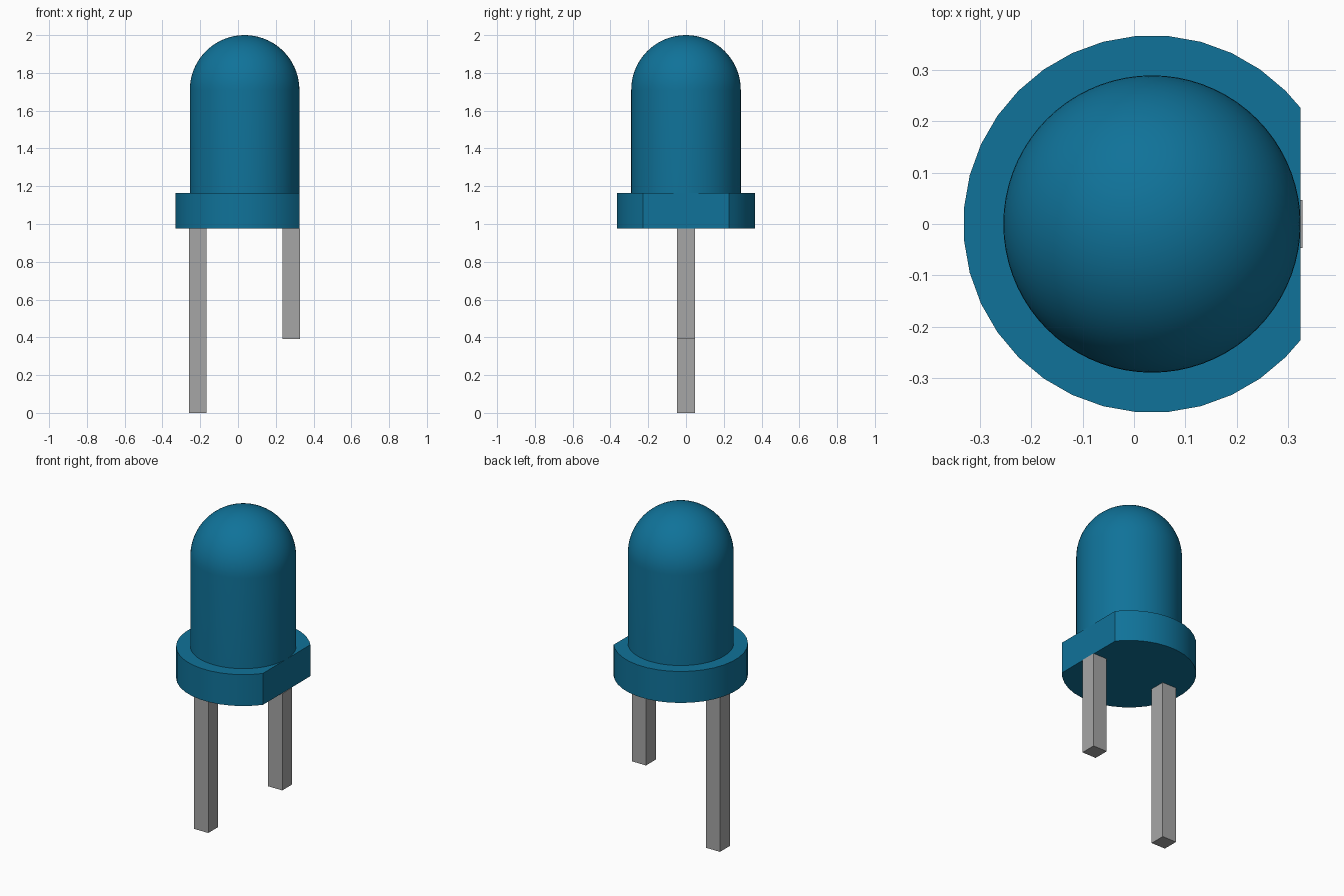
import bpy, bmesh, math

cube = bpy.data.objects.get("Cube")
if cube:
    bpy.data.objects.remove(cube, do_unlink=True)

CX = 0.035                       # axis of the lens and flange
FLANGE_Z, FLANGE_TOP = 0.975, 1.165


def material(name, rgb):
    m = bpy.data.materials.new(name)
    m.use_nodes = True
    m.diffuse_color = (*rgb, 1)
    bsdf = next(n for n in m.node_tree.nodes if n.type == 'BSDF_PRINCIPLED')
    bsdf.inputs["Base Color"].default_value = (*rgb, 1)
    return m


def finish(name, bm, mat, smooth=True):
    bmesh.ops.recalc_face_normals(bm, faces=bm.faces[:])
    mesh = bpy.data.meshes.new(name)
    bm.to_mesh(mesh)
    bm.free()
    mesh.materials.append(mat)
    ob = bpy.data.objects.new(name, mesh)
    bpy.context.collection.objects.link(ob)
    if smooth:
        bpy.ops.object.select_all(action='DESELECT')
        ob.select_set(True)
        bpy.context.view_layer.objects.active = ob
        bpy.ops.object.shade_smooth_by_angle(angle=math.radians(30))
    return ob


blue = material("blue plastic", (0.005, 0.17, 0.32))
grey = material("grey metal", (0.38, 0.38, 0.38))


# Lens: straight wall and half-round top, revolved about its axis
def build_lens(radius=0.29, segments=72, dome_rings=18):
    spring = 2.0 - radius
    profile = [(radius, FLANGE_TOP)]
    for i in range(dome_rings):
        a = math.pi / 2 * i / dome_rings
        profile.append((radius * math.cos(a), spring + radius * math.sin(a)))
    bm = bmesh.new()
    rings = []
    for r, z in profile:
        rings.append([bm.verts.new((CX + r * math.cos(2 * math.pi * k / segments),
                                    r * math.sin(2 * math.pi * k / segments), z))
                      for k in range(segments)])
    tip = bm.verts.new((CX, 0, 2.0))
    for k in range(segments):
        n = (k + 1) % segments
        for low, high in zip(rings, rings[1:]):
            bm.faces.new((low[k], low[n], high[n], high[k]))
        bm.faces.new((rings[-1][k], rings[-1][n], tip))
    bm.faces.new(rings[0][::-1])
    finish("lens", bm, blue)


# Flange: 36-sided disc with one side cut flat
def build_flange(radius=0.368, flat_x=0.325, sides=36):
    bm = bmesh.new()
    half = math.acos((flat_x - CX) / radius)
    step = 2 * math.pi / sides
    angles = [half] + [a for a in ((k + 0.5) * step for k in range(sides))
                       if half + 0.02 < a < 2 * math.pi - half - 0.02] + [-half]
    base = bm.faces.new([bm.verts.new((CX + radius * math.cos(a),
                                       radius * math.sin(a), FLANGE_Z)) for a in angles])
    top = bmesh.ops.extrude_face_region(bm, geom=[base], use_keep_orig=True)
    bmesh.ops.translate(bm, vec=(0, 0, FLANGE_TOP - FLANGE_Z),
                        verts=[v for v in top["geom"] if isinstance(v, bmesh.types.BMVert)])
    finish("flange", bm, blue)


# Leads: square pins, one longer than the other
def build_lead(name, x, bottom, width=0.094):
    bm = bmesh.new()
    bmesh.ops.create_cube(bm, size=1)
    height = FLANGE_Z - bottom
    for v in bm.verts:
        v.co = (x + v.co.x * width, v.co.y * width, bottom + (v.co.z + 0.5) * height)
    finish(name, bm, grey, smooth=False)


build_lens()
build_flange()
build_lead("long_lead", -0.213, 0.0)
build_lead("short_lead", 0.282, 0.39)
